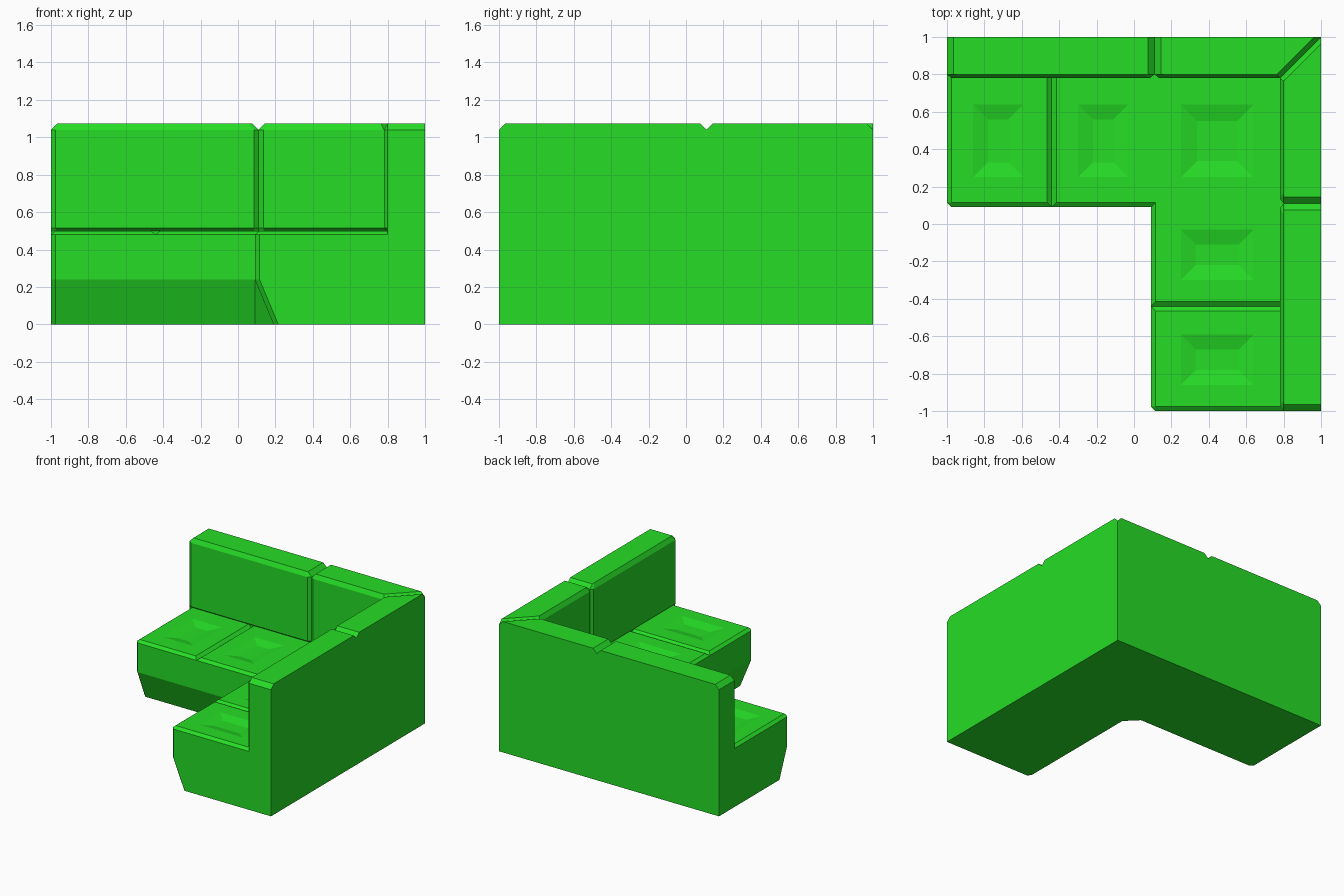
import bpy
import bmesh

cube = bpy.data.objects.get("Cube")
if cube:
    bpy.data.objects.remove(cube, do_unlink=True)

green = bpy.data.materials.new("green fabric")
green.use_nodes = True
colour = (0.019, 0.72, 0.019, 1)
green.diffuse_color = colour
green.node_tree.nodes["Principled BSDF"].inputs["Base Color"].default_value = colour

FRONT = 0.09      # front line of the seat
BACK = 0.78       # front line of the backrest
CHAMFER = 0.025
SEAT_LOW, SEAT_TOP = 0.48, 0.5
BACK_LOW, BACK_TOP = 1.04, 1.075


def loft(name, levels, swap=False):
    """Skin a stack of (z, outline) levels; swap mirrors across the x = y diagonal."""
    bm = bmesh.new()
    rings = []
    for z, outline in levels:
        rings.append([bm.verts.new((y, x, z) if swap else (x, y, z)) for x, y in outline])
    for low, high in zip(rings, rings[1:]):
        n = len(low)
        for i in range(n):
            j = (i + 1) % n
            bm.faces.new((low[i], low[j], high[j], high[i]))
    bm.faces.new(rings[0])
    bm.faces.new(rings[-1])
    bmesh.ops.remove_doubles(bm, verts=bm.verts, dist=0.0001)
    bmesh.ops.recalc_face_normals(bm, faces=bm.faces)
    mesh = bpy.data.meshes.new(name)
    bm.to_mesh(mesh)
    bm.free()
    mesh.materials.append(green)
    obj = bpy.data.objects.new(name, mesh)
    bpy.context.collection.objects.link(obj)
    return obj


# Corner-shaped base with a recessed foot
def base_outline(front):
    half = [(-1, 1), (-1, front + CHAMFER), (-1 + CHAMFER, front), (FRONT, front)]
    return half + [(y, x) for x, y in reversed(half)] + [(1, 1)]


loft("sofa_base", [(0, base_outline(0.19)), (0.24, base_outline(FRONT)),
                   (SEAT_LOW, base_outline(FRONT))])


# Seat cushions with chamfered rims and a shallow dent
def seat_outline(left, right, front, corner):
    return [(left, 0.8), (left, front + corner), (left + corner, front),
            (right, front), (right, 0.8)]


def dent_outline(left, right, inset):
    l, r, f, b = left + inset, right - inset, 0.25 + inset, 0.64 - inset
    return [(l, b), (l, f), (l, f), (r, f), (r, b)]


def seat(name, left, right, corner, top_shift, dent, inset, swap):
    top_front = FRONT + CHAMFER
    loft(name, [(SEAT_LOW, seat_outline(left, right, FRONT, corner)),
                (SEAT_TOP, seat_outline(left + CHAMFER, right + top_shift, top_front, 0)),
                (SEAT_TOP, dent_outline(*dent, 0)),
                (SEAT_TOP - 0.025, dent_outline(*dent, inset))], swap)


# Backrest cushions, either square-ended or mitred at the corner
def back_outline(left, right, front, shrink, mitred):
    l, r = left + shrink, right - shrink
    points = [(l, 1), (l, 0.8), (l + CHAMFER, front)]
    if mitred:
        return points + [(y - shrink, y) for y in (front, 0.8, 1)]
    return points + [(r - CHAMFER, front), (r, 0.8), (r, 1)]


def backrest(name, left, right, mitred, swap):
    steps = [(SEAT_LOW, 0.8, 0), (SEAT_TOP, 0.8, 0), (SEAT_TOP + 0.015, BACK, 0),
             (BACK_LOW, BACK, 0), (BACK_TOP, 0.8, 0.035)]
    loft(name, [(z, back_outline(left, right, front, shrink, mitred))
                for z, front, shrink in steps], swap)


for wing, swap in (("rear", False), ("left", True)):
    seat(wing + "_end_seat", -1, -0.44, CHAMFER, -CHAMFER, (-0.86, -0.59), 0.1, swap)
    seat(wing + "_middle_seat", -0.44, FRONT, 0, CHAMFER, (-0.3, -0.03), 0.1, swap)
    backrest(wing + "_end_backrest", -1, 0.11, False, swap)
    backrest(wing + "_corner_backrest", 0.11, 1, True, swap)

# Corner seat, level with its neighbours
inner = FRONT + CHAMFER
loft("corner_seat", [(SEAT_LOW, seat_outline(inner, 0.8, inner, 0)),
                     (SEAT_TOP, seat_outline(inner, 0.8, inner, 0)),
                     (SEAT_TOP, dent_outline(0.25, 0.64, 0)),
                     (SEAT_TOP - 0.025, dent_outline(0.25, 0.64, 0.11))])
